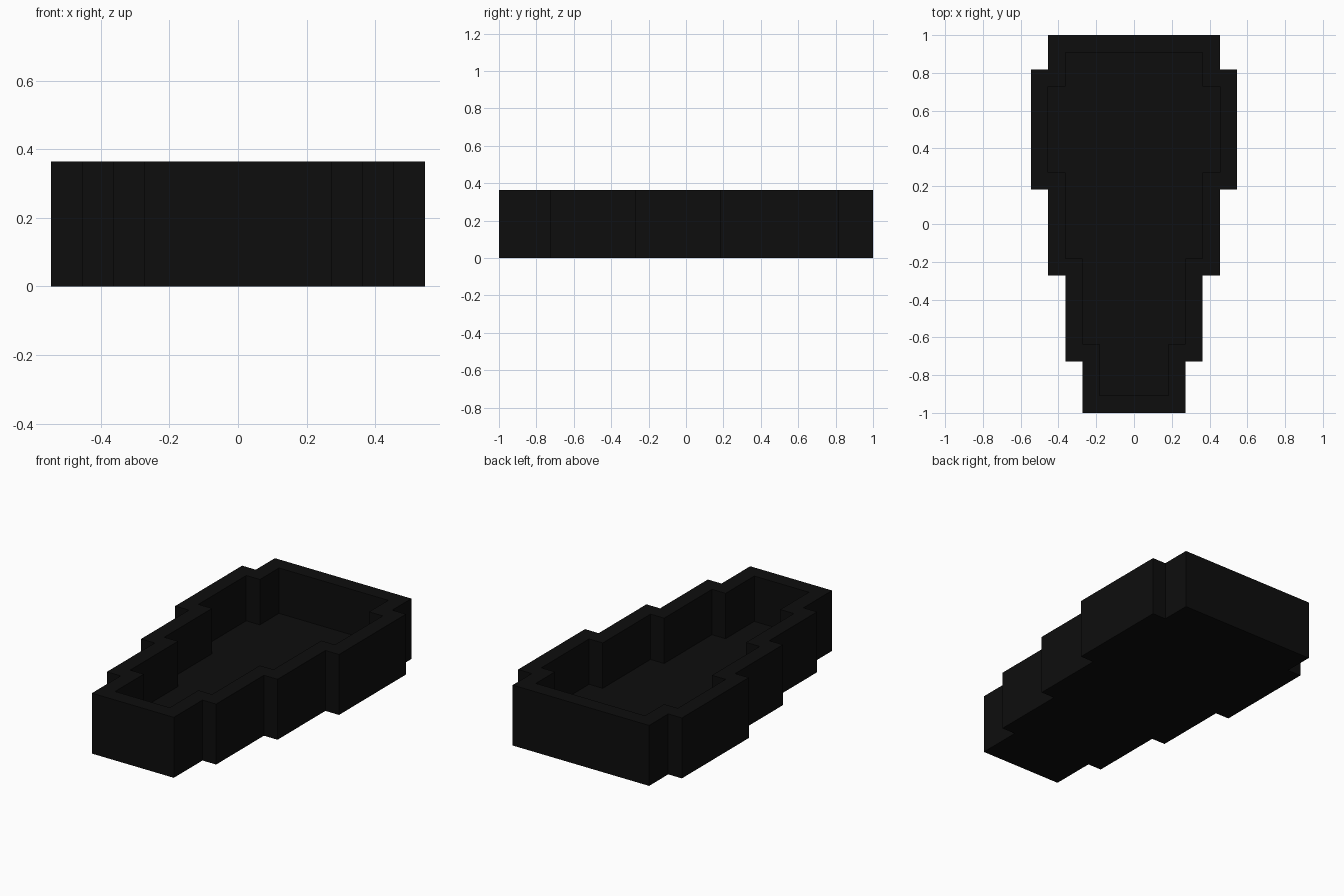
import bpy, bmesh

if "Cube" in bpy.data.objects:
    bpy.data.objects.remove(bpy.data.objects["Cube"])

U = 1 / 11                      # block unit: wall and floor thickness
HEIGHT = 4 * U

# Right half of each outline in block units (x, y), front to back
OUTER = [(3, -11), (3, -8), (4, -8), (4, -3), (5, -3), (5, 2),
         (6, 2), (6, 9), (5, 9), (5, 11)]
INNER = [(2, -10), (2, -7), (3, -7), (3, -2), (4, -2), (4, 3),
         (5, 3), (5, 8), (4, 8), (4, 10)]


def ring(bm, half, z):
    """Mirror a half outline into a closed loop of vertices at height z."""
    pts = half + [(-x, y) for x, y in reversed(half)]
    return [bm.verts.new((x * U, y * U, z)) for x, y in pts]


def bridge(bm, a, b):
    n = len(a)
    for i in range(n):
        j = (i + 1) % n
        bm.faces.new((a[i], a[j], b[j], b[i]))


bm = bmesh.new()
loops = [ring(bm, OUTER, 0), ring(bm, OUTER, HEIGHT),
         ring(bm, INNER, HEIGHT), ring(bm, INNER, U)]

# Outer walls, rim, inner walls
for lower, upper in zip(loops, loops[1:]):
    bridge(bm, lower, upper)

# Underside and tray floor
bm.faces.new(list(reversed(loops[0])))
bm.faces.new(loops[3])
bmesh.ops.recalc_face_normals(bm, faces=bm.faces)
bmesh.ops.triangulate(bm, faces=[f for f in bm.faces if len(f.verts) > 4])

mesh = bpy.data.meshes.new("stepped_tray")
bm.to_mesh(mesh)
bm.free()

# Single near-black colour
black = bpy.data.materials.new("black")
black.diffuse_color = (0.004, 0.004, 0.004, 1)
black.use_nodes = True
black.node_tree.nodes["Principled BSDF"].inputs["Base Color"].default_value = black.diffuse_color
mesh.materials.append(black)

tray = bpy.data.objects.new("stepped_tray", mesh)
bpy.context.collection.objects.link(tray)
